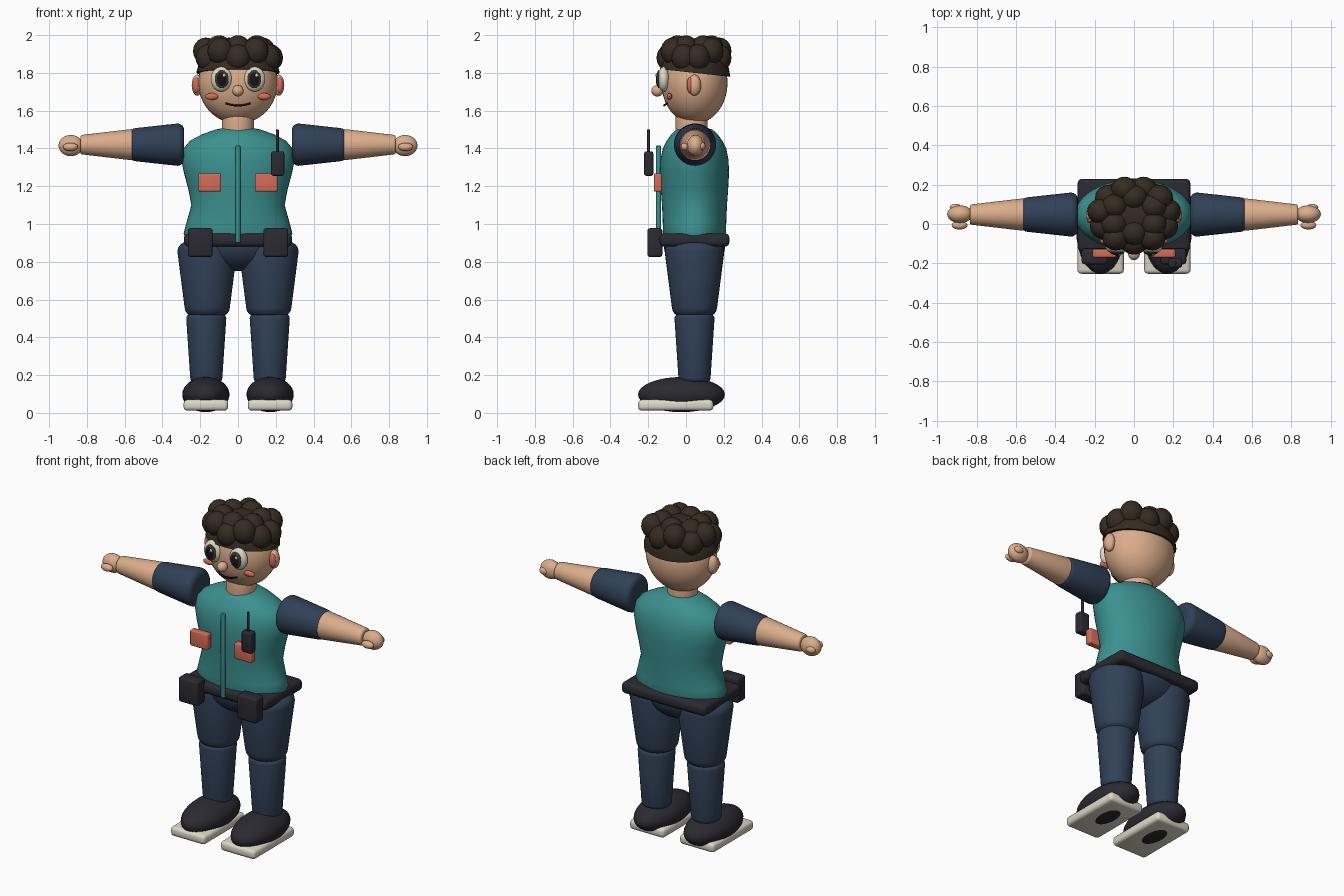
import bpy, bmesh, math
from mathutils import Vector, Matrix

if "Cube" in bpy.data.objects:
    bpy.data.objects.remove(bpy.data.objects["Cube"])


def material(name, r, g, b):
    m = bpy.data.materials.new(name)
    m.diffuse_color = (r, g, b, 1)
    m.use_nodes = True
    m.node_tree.nodes["Principled BSDF"].inputs["Base Color"].default_value = m.diffuse_color
    return m


TEAL = material("teal vest", .045, .28, .28)
NAVY = material("navy cloth", .03, .052, .095)
SKIN = material("skin", .72, .42, .26)
CHARCOAL = material("charcoal", .023, .023, .031)
HAIR = material("dark brown hair", .036, .025, .016)
CORAL = material("coral", .66, .15, .095)
CREAM = material("cream", .72, .69, .58)
BLACK = material("black", .008, .008, .01)
BROWN = material("iris brown", .06, .04, .025)

CY = .045  # depth of the body axis


def finish(name, bm, mat, angle=40):
    """Turn a bmesh into a smooth object with sharp edges kept."""
    bmesh.ops.recalc_face_normals(bm, faces=bm.faces)
    for f in bm.faces:
        f.smooth = True
    for e in bm.edges:
        e.smooth = len(e.link_faces) == 2 and e.calc_face_angle(0) < math.radians(angle)
    me = bpy.data.meshes.new(name)
    bm.to_mesh(me)
    bm.free()
    me.materials.append(mat)
    ob = bpy.data.objects.new(name, me)
    bpy.context.collection.objects.link(ob)
    return ob


def ball(name, c, r, mat, seg=32, cut=None):
    bm = bmesh.new()
    bmesh.ops.create_uvsphere(bm, u_segments=seg, v_segments=seg // 2, radius=1)
    bmesh.ops.transform(bm, matrix=Matrix.Translation(c) @ Matrix.Diagonal((*r, 1)), verts=bm.verts)
    if cut:
        bmesh.ops.bisect_plane(bm, geom=bm.verts[:] + bm.edges[:] + bm.faces[:],
                               plane_co=cut[0], plane_no=cut[1], clear_inner=True)
        bmesh.ops.holes_fill(bm, edges=[e for e in bm.edges if e.is_boundary], sides=0)
    return finish(name, bm, mat)


def box(name, lo, hi, mat, bevel=.012):
    lo, hi = Vector(lo), Vector(hi)
    bm = bmesh.new()
    bmesh.ops.create_cube(bm, size=1)
    bmesh.ops.transform(bm, matrix=Matrix.Translation((lo + hi) / 2) @ Matrix.Diagonal((*(hi - lo), 1)),
                        verts=bm.verts)
    bmesh.ops.bevel(bm, geom=bm.edges[:], offset=bevel, segments=3, profile=.5, affect='EDGES')
    return finish(name, bm, mat)


def loft(name, rings, mat, place, seg=40, angle=40):
    """Skin ellipse rings (height, radius u, radius v); place maps (u, v, h) to a point."""
    bm = bmesh.new()
    loops = []
    for h, ru, rv in rings:
        loops.append([bm.verts.new(place(ru * math.cos(a), rv * math.sin(a), h))
                      for a in (math.tau * i / seg for i in range(seg))])
    for a, b in zip(loops, loops[1:]):
        for i in range(seg):
            j = (i + 1) % seg
            bm.faces.new((a[i], a[j], b[j], b[i]))
    bm.faces.new(loops[0])
    bm.faces.new(loops[-1])
    return finish(name, bm, mat, angle)


def limb(name, h0, r0, h1, r1, rnd, mat, place):
    """Tapered cylinder with rounded rims."""
    steps = [math.pi / 2 * i / 4 for i in range(5)]
    start = [(h0 + rnd * (1 - math.sin(t)), r0 - rnd * (1 - math.cos(t))) for t in reversed(steps)]
    end = [(h1 - rnd * (1 - math.sin(t)), r1 - rnd * (1 - math.cos(t))) for t in steps]
    return loft(name, [(h, r, r) for h, r in start + end], mat, place)


def upright(x, y):
    return lambda u, v, h: (x + u, y + v, h)


def sideways(s):
    return lambda u, v, h: (s * h, .048 + u, 1.42 + v)


# Torso with rounded shoulders, hips and neck
torso_shape = [(.92, .275, .160), (.95, .288, .168), (1.0, .275, .168), (1.1, .247, .172),
               (1.18, .262, .178), (1.27, .286, .183), (1.34, .300, .180), (1.40, .288, .168),
               (1.44, .255, .148), (1.475, .19, .122), (1.50, .12, .095), (1.51, .07, .06)]
loft("torso", torso_shape, TEAL, upright(0, CY), 48, 60)
ball("hips", (0, CY, .90), (.25, .165, .15), NAVY)
limb("neck", 1.47, .085, 1.575, .085, .01, SKIN, upright(0, .03))

# Belt, zip and radio
box("belt", (-.287, -.14, .88), (.287, .23, .95), CHARCOAL, .025)
limb("zip", .90, .013, 1.415, .013, .005, TEAL, upright(0, -.145))
box("radio", (.175, -.222, 1.255), (.245, -.173, 1.385), CHARCOAL)
limb("radio_antenna", 1.375, .008, 1.50, .008, .003, CHARCOAL, upright(.208, -.198))

# Paired body parts
for s, side in ((-1, "left"), (1, "right")):
    # Belt pouches and chest patches
    box(side + "_pouch", (s * .2 - .066, -.205, .825), (s * .2 + .066, -.125, .978), CHARCOAL, .015)
    box(side + "_chest_patch", (s * .15 - .06, -.17, 1.172), (s * .15 + .06, -.128, 1.268), CORAL, .008)
    # Legs
    limb(side + "_thigh", .51, .120, .905, .158, .05, NAVY, upright(s * .163, CY))
    limb(side + "_shin", .16, .085, .525, .106, .025, NAVY, upright(s * .168, CY))
    ball(side + "_shoe", (s * .17, -.024, .097), (.125, .23, .093), CHARCOAL)
    box(side + "_sole", (s * .17 - .118, -.253, .012), (s * .17 + .118, .145, .07), CREAM, .02)
    # Arms
    limb(side + "_sleeve", .285, .112, .575, .088, .035, NAVY, sideways(s))
    limb(side + "_forearm", .555, .082, .835, .052, .012, SKIN, sideways(s))
    ball(side + "_hand", (s * .885, .05, 1.415), (.065, .045, .056), SKIN)
    ball(side + "_thumb", (s * .887, -.006, 1.408), (.04, .022, .022), SKIN, 20)
    ball(side + "_knuckle", (s * .907, .083, 1.412), (.03, .02, .022), SKIN, 20)
    # Ears and cheeks
    ball(side + "_ear", (s * .215, CY, 1.735), (.03, .035, .056), SKIN, 24)
    ball(side + "_inner_ear", (s * .222, .022, 1.735), (.018, .018, .042), CORAL, 20)
    ball(side + "_cheek", (s * .138, -.088, 1.675), (.036, .014, .018), CORAL, 20)
    # Eyes
    ball(side + "_eye", (s * .088, -.118, 1.767), (.056, .033, .066), CREAM)
    ball(side + "_iris", (s * .086, -.144, 1.767), (.037, .012, .048), BROWN, 24)
    ball(side + "_pupil", (s * .086, -.148, 1.767), (.028, .012, .038), BLACK, 24)
    ball(side + "_eye_glint", (s * .086 + .012, -.157, 1.787), (.008, .005, .010), CREAM, 12)

# Head and nose
ball("head", (0, CY, 1.748), (.21, .175, .218), SKIN, 40)
ball("nose", (0, -.152, 1.705), (.03, .032, .03), SKIN, 24)

# Mouth as a thin curved line
curve = bpy.data.curves.new("mouth", 'CURVE')
curve.dimensions = '3D'
curve.bevel_depth = .005
curve.bevel_resolution = 2
curve.use_fill_caps = True
line = curve.splines.new('POLY')
line.points.add(12)
for i, p in enumerate(line.points):
    t = i / 6 - 1
    p.co = (.065 * t, -.116 + .014 * t * t, 1.627 + .012 * t * t, 1)
curve.materials.append(BLACK)
bpy.context.collection.objects.link(bpy.data.objects.new("mouth", curve))

# Hair cap, cut on a slope, with rings of curls
ball("hair_cap", (0, CY, 1.775), (.222, .188, .2), HAIR, 40,
     cut=((0, CY, 1.80), (0, .11, 1)))
for i in range(11):
    a = math.tau * (i + .25) / 11
    z = 1.915 if i % 2 else 1.88
    ball("outer_curl", (.172 * math.cos(a), CY + .137 * math.sin(a), z), (.068, .064, .072), HAIR, 20)
for i in range(6):
    a = math.tau * (i + .5) / 6
    ball("top_curl", (.115 * math.cos(a), CY + .09 * math.sin(a), 1.93), (.068, .064, .069), HAIR, 20)
